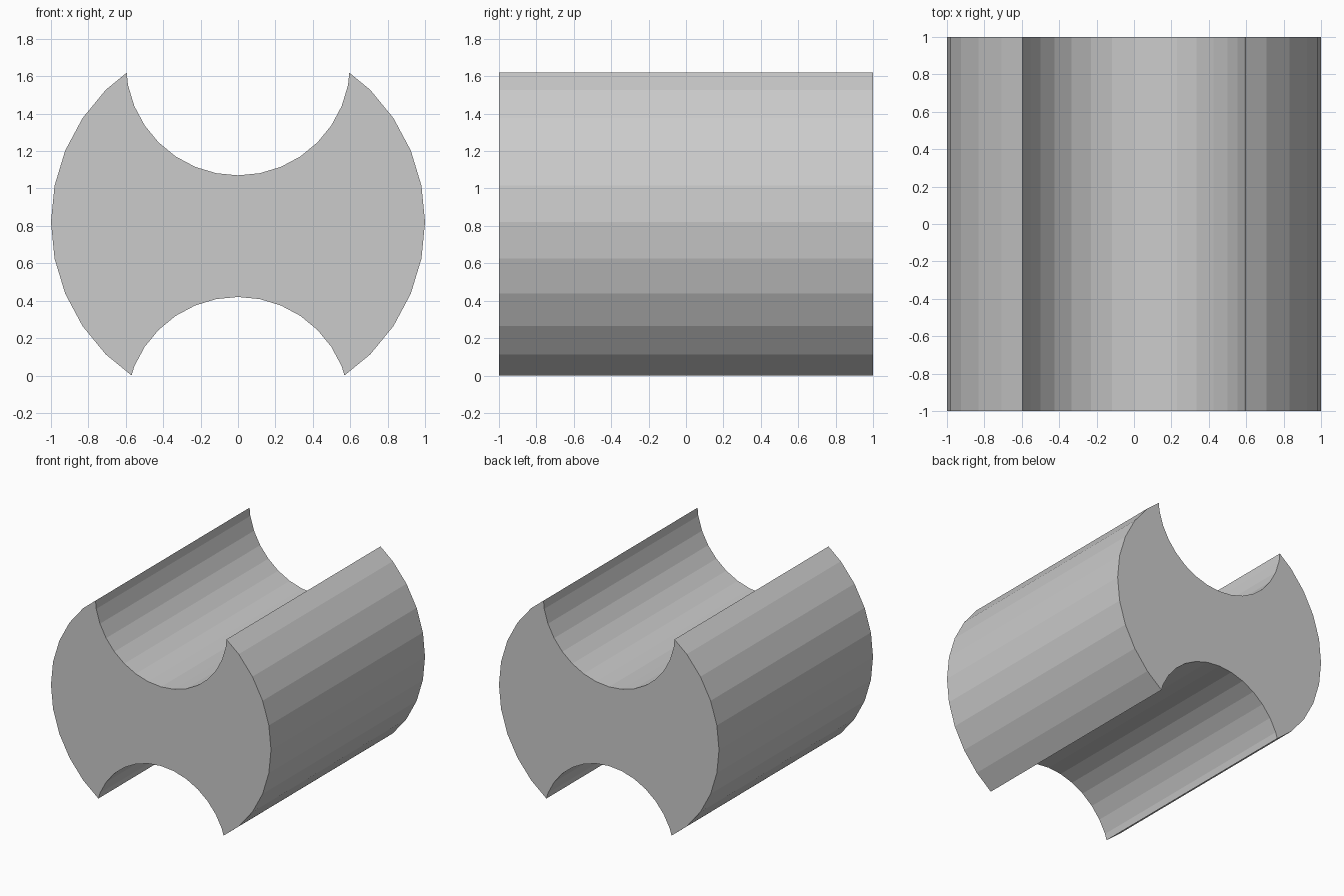
import bpy, bmesh
from math import sin, cos, pi

if "Cube" in bpy.data.objects:
    bpy.data.objects.remove(bpy.data.objects["Cube"])

STEP = 2 * pi / 32   # every arc is part of a 32-sided circle


def arc(cz, r, first, last):
    """Points on a 32-gon centred at (0, cz), from step first to step last."""
    d = 1 if last >= first else -1
    return [(r * cos(k * STEP), cz + r * sin(k * STEP))
            for k in range(first, last + d, d)]


# Cross-section, counter-clockwise seen from the front
profile = (
    arc(0.82, 1.0, -4, 4)            # right outer side
    + [(0.595, 1.619)]               # top right horn
    + arc(1.67, 0.6, 31, 17)         # upper groove
    + [(-0.595, 1.619)]              # top left horn
    + arc(0.82, 1.0, 12, 20)         # left outer side
    + [(-0.569, 0.0)]                # bottom left horn
    + arc(-0.18, 0.6, 14, 2)         # lower groove
    + [(0.569, 0.0)]                 # bottom right horn
)

# Extrude the cross-section along y
bm = bmesh.new()
front = bm.faces.new([bm.verts.new((x, -1, z)) for x, z in profile])
ext = bmesh.ops.extrude_face_region(bm, geom=[front], use_keep_orig=True)
back = [v for v in ext["geom"] if isinstance(v, bmesh.types.BMVert)]
bmesh.ops.translate(bm, verts=back, vec=(0, 2, 0))
bmesh.ops.recalc_face_normals(bm, faces=bm.faces)

mesh = bpy.data.meshes.new("grooved_cylinder")
bm.to_mesh(mesh)
bm.free()
bpy.context.collection.objects.link(bpy.data.objects.new("grooved_cylinder", mesh))
